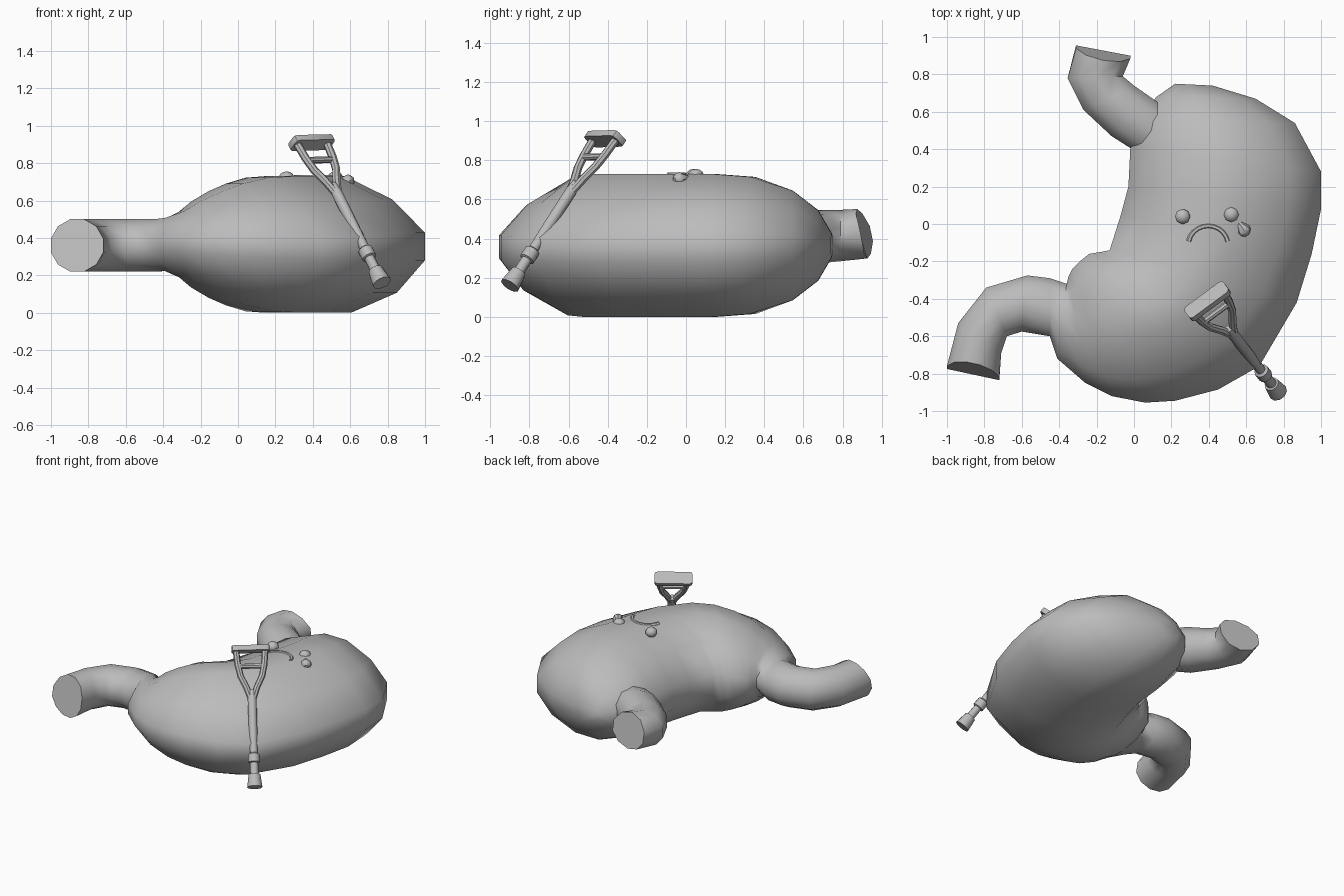
import bpy, bmesh, math
from mathutils import Vector, Matrix

cube = bpy.data.objects.get("Cube")
if cube:
    bpy.data.objects.remove(cube, do_unlink=True)

grey = bpy.data.materials.new("soft grey")
grey.use_nodes = True
grey.diffuse_color = (0.5, 0.5, 0.5, 1)
grey.node_tree.nodes["Principled BSDF"].inputs["Base Color"].default_value = (0.5, 0.5, 0.5, 1)


def finish(name, bm, matrix=None, angle=40):
    bmesh.ops.recalc_face_normals(bm, faces=bm.faces)
    mesh = bpy.data.meshes.new(name)
    bm.to_mesh(mesh)
    bm.free()
    if matrix:
        mesh.transform(matrix)
    mesh.materials.append(grey)
    obj = bpy.data.objects.new(name, mesh)
    bpy.context.collection.objects.link(obj)
    bpy.ops.object.select_all(action='DESELECT')
    obj.select_set(True)
    bpy.context.view_layer.objects.active = obj
    bpy.ops.object.shade_smooth_by_angle(angle=math.radians(angle))
    return obj


def skin(bm, rings):
    """Bridge rings of points and close both ends."""
    rings = [[bm.verts.new(p) for p in ring] for ring in rings]
    n = len(rings[0])
    for a, b in zip(rings, rings[1:]):
        for i in range(n):
            j = (i + 1) % n
            bm.faces.new((a[i], a[j], b[j], b[i]))
    bm.faces.new(rings[0])
    bm.faces.new(rings[-1])


def section(ax, ay, bx, by, z, h, inner=2, outer=2, under=2, slant=0, sides=12):
    """Upright oval ring spanning two plan points; lower powers make leaner sides."""
    a, b = Vector((ax, ay, z)), Vector((bx, by, z))
    mid, half = (a + b) / 2, (b - a) / 2
    ring = []
    for i in range(sides):
        t = 2 * math.pi * (i + 0.5) / sides
        c, s = math.cos(t), math.sin(t)
        e = 2 / (inner if c < 0 else outer if s > 0 else under)
        k = math.cos(math.pi / sides) ** e
        u = math.copysign(abs(c) ** e, c) / k
        v = math.copysign(abs(s) ** e, s) / k
        ring.append(mid + half * u + Vector((0, slant * max(v, 0), h * v)))
    return ring


def lathe(bm, profile, sides=10):
    skin(bm, [[(r * math.cos(2 * math.pi * i / sides), r * math.sin(2 * math.pi * i / sides), z)
               for i in range(sides)] for r, z in profile])


def tube(bm, points, radius, sides=8, side_axis=(0, 1, 0)):
    """Round bar along a path lying square to side_axis."""
    pts = [Vector(p) for p in points]
    s = Vector(side_axis)
    rings = []
    for i, p in enumerate(pts):
        d = (pts[min(i + 1, len(pts) - 1)] - pts[max(i - 1, 0)]).normalized()
        o = d.cross(s)
        angles = [2 * math.pi * k / sides for k in range(sides)]
        rings.append([p + radius * (o * math.cos(t) + s * math.sin(t)) for t in angles])
    skin(bm, rings)


# Body and curled outlet: inner edge, outer edge, half height, outer fullness
body = [
    (.22, .75, .42, .74, .06, 1.8), (.12, .68, .65, .67, .18, 1.7), (.02, .55, .86, .54, .28, 1.6),
    (-.02, .4, 1, .28, .35, 1.5), (-.03, .2, 1, .08, .365, 1.5), (-.07, .05, .95, -.16, .365, 1.5),
    (-.13, -.14, .87, -.42, .365, 1.4), (-.18, -.15, .67, -.76, .365, 1.2),
    (-.21, -.155, .45, -.885, .357, 1.25), (-.24, -.16, .22, -.945, .325, 1.45),
    (-.29, -.2, .06, -.955, .285, 1.55), (-.33, -.24, -.12, -.92, .23, 1.7),
    (-.35, -.28, -.26, -.85, .175, 1.8), (-.36, -.32, -.41, -.72, .142, 1.9)]
outlet = [
    (-.45, -.29, -.45, -.6, .14), (-.57, -.275, -.6, -.575, .14), (-.79, -.34, -.68, -.6, .14),
    (-.94, -.53, -.71, -.69, .14)]
bm = bmesh.new()
skin(bm, [section(*s[:4], .365, s[4], 1.85, s[5], 1.8) for s in body]
     + [section(*s[:4], .36, s[4]) for s in outlet]
     + [section(-1, -.775, -.72, -.835, .36, .14, slant=.06)])
finish("stomach_body", bm, angle=60)

# Inlet pipe
inlet = [(-.31, .955, -.02, .9, .425, .12), (-.355, .78, -.06, .79, .415, .125),
         (-.27, .61, 0, .74, .41, .13), (-.12, .47, .1, .67, .4, .15), (.1, .33, .3, .52, .38, .12)]
bm = bmesh.new()
skin(bm, [section(*s, slant=-.05 if i == 0 else 0, sides=10) for i, s in enumerate(inlet)])
finish("inlet_pipe", bm, angle=50)

# Face
for name, x, y in (("right_eye", .26, .04), ("left_eye", .52, .05)):
    bm = bmesh.new()
    bmesh.ops.create_uvsphere(bm, u_segments=8, v_segments=7, radius=.042)
    finish(name, bm, Matrix.Translation((x, y, .72)) @ Matrix.Diagonal((1, 1, .85, 1)))

bm = bmesh.new()
lathe(bm, [(.004, .07), (.02, .035), (.038, 0), (.034, -.02), (.014, -.036)], 8)
lean = Vector((-.55, .8, .15)).to_track_quat('Z', 'Y').to_matrix().to_4x4()
finish("tear_drop", bm, Matrix.Translation((.585, -.03, .703)) @ lean)

bm = bmesh.new()
arc = [math.radians(10 + 16 * i) for i in range(11)]
tube(bm, [(.397 + .105 * math.cos(t), -.11 + .1 * math.sin(t), .725) for t in arc], .014, 6, (0, 0, 1))
finish("sad_mouth", bm)

# Crutch, built upright and then leaned against the body
tip, top = Vector((.77, -.9, .16)), Vector((.393, -.413, .91))
axis = (top - tip).normalized()
across = Vector((.21, .15, 0))
across = (across - axis * across.dot(axis)).normalized()
deep = axis.cross(across)
place = Matrix.Translation(tip) @ Matrix((across, deep, axis)).transposed().to_4x4()
length = (top - tip).length

bm = bmesh.new()
lathe(bm, [(.052, 0), (.04, .09), (.028, .09), (.028, .17), (.04, .175), (.04, .23),
           (.026, .24), (.029, .4), (.03, .62), (.022, .68)])
finish("crutch_shaft", bm, place)

bm = bmesh.new()
for s in (-1, 1):
    tube(bm, [(s * .008, 0, .62), (s * .035, 0, .7), (s * .073, 0, .78),
              (s * .09, 0, .86), (s * .1, 0, length)], .022)
finish("crutch_arms", bm, place)

bm = bmesh.new()
tube(bm, [(-.085, 0, .85), (.085, 0, .85)], .018)
finish("crutch_handle", bm, place)

bm = bmesh.new()
bmesh.ops.create_cube(bm, size=1, matrix=Matrix.Translation((0, 0, length)) @ Matrix.Diagonal((.26, .09, .036, 1)))
uprights = [e for e in bm.edges if abs(e.verts[0].co.z - e.verts[1].co.z) > .01]
bmesh.ops.bevel(bm, geom=uprights, offset=.02, segments=2, affect='EDGES', profile=.5)
finish("crutch_pad", bm, place, 30)
